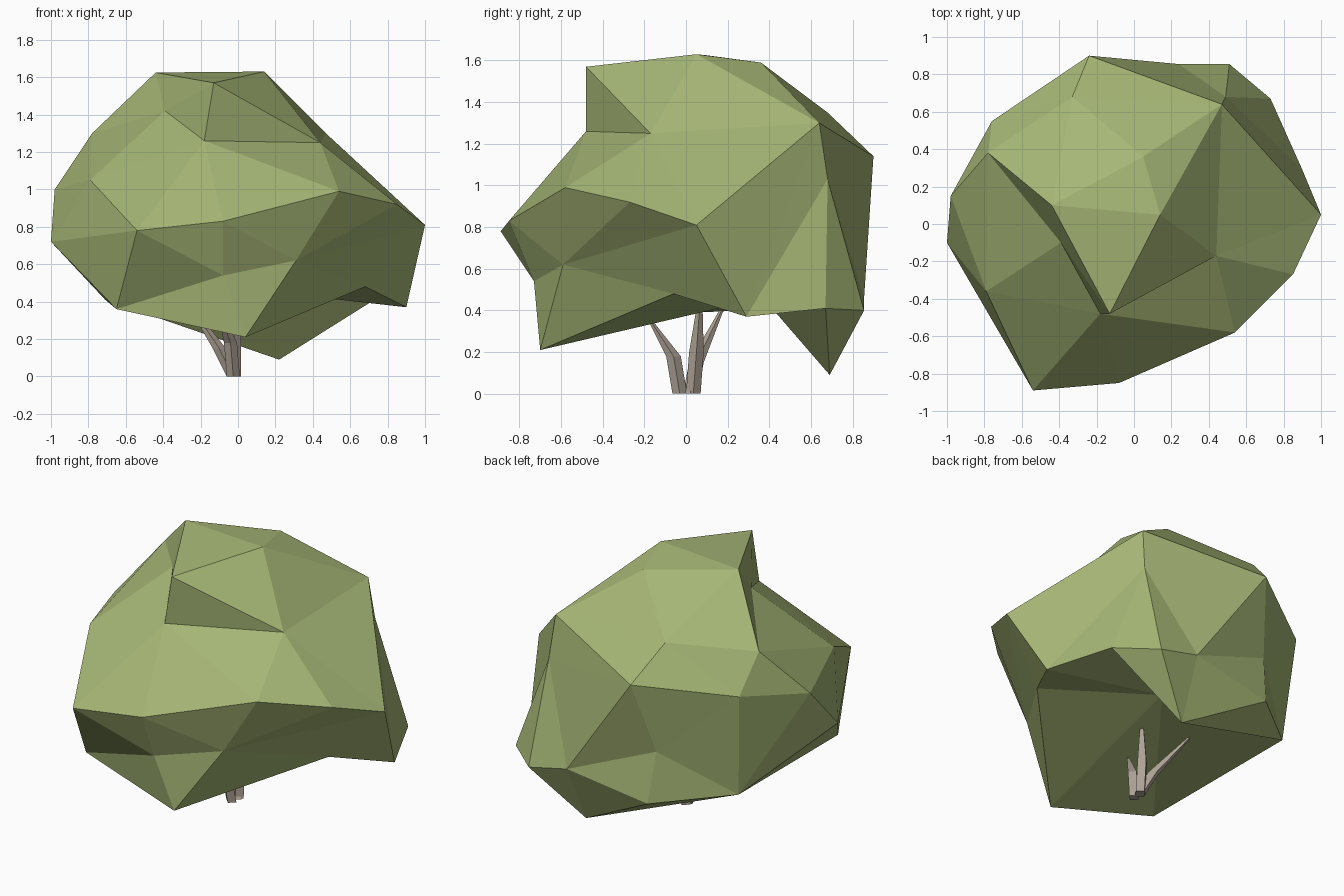
import bpy, bmesh
from itertools import combinations
from mathutils import Vector

if "Cube" in bpy.data.objects:
    bpy.data.objects.remove(bpy.data.objects["Cube"])


def material(name, rgb):
    m = bpy.data.materials.new(name)
    m.diffuse_color = (*rgb, 1)
    m.use_nodes = True
    m.node_tree.nodes["Principled BSDF"].inputs["Base Color"].default_value = m.diffuse_color
    return m


def finish(name, bm, mat):
    me = bpy.data.meshes.new(name)
    bm.normal_update()
    bm.to_mesh(me)
    bm.free()
    me.materials.append(mat)
    ob = bpy.data.objects.new(name, me)
    bpy.context.collection.objects.link(ob)
    return ob


leaf = material("leaf", (0.38, 0.47, 0.18))
bark = material("bark", (0.42, 0.36, 0.30))

# foliage corners, ring by ring
crown = [(-.13, -.48, 1.57), (.14, .05, 1.63), (-.44, .10, 1.625), (.05, .36, 1.59),
         (-.39, -.10, 1.42), (-.18, -.48, 1.26), (.44, -.17, 1.25), (.47, .64, 1.30),
         (-.33, .68, 1.35), (-.78, .38, 1.30)]
girdle = [(.54, -.58, .99), (.85, -.27, .92), (1, .05, .81), (.49, .68, 1.03),
          (-.24, .90, 1.14), (-.76, .55, 1.07), (-.98, .15, 1.0), (-1, -.10, .72),
          (-.79, -.36, 1.05), (-.54, -.89, .78), (-.08, -.85, .83)]
skirt = [(.31, -.59, .62), (-.08, -.73, .54), (-.65, -.60, .36), (.04, -.70, .21),
         (.68, -.06, .48), (.90, .29, .37), (.73, .67, .41), (.51, .855, .40),
         (.24, .855, .46), (-.33, .77, .69), (-.305, .82, .37), (-.71, .485, .41),
         (.22, .69, .09), (.10, .37, .46)]
pts = [Vector(p) for p in crown + girdle + skirt]

# crease lines that must exist; the remaining edges are filled in shortest first
top_creases = [(7, 1, 0, 2, 9, 4, 0, 5, 4, 18, 5, 6, 0), (1, 6, 7, 12, 6, 11),
               (6, 10, 5, 20), (5, 19), (9, 18, 16), (2, 8, 3), (15, 8, 7, 14)]
side_creases = [(16, 32, 15, 30), (17, 19, 23, 22, 19), (20, 21, 12, 26, 7),
                (11, 21, 25, 24), (26, 13, 27), (28, 13, 29, 14, 30, 32)]
under_creases = [(28, 33, 29), (27, 33, 31), (32, 33, 34, 24),
                 (25, 34, 23, 32, 17), (27, 34, 26), (34, 32)]
wanted = [tuple(sorted(e)) for line in top_creases + side_creases + under_creases
          for e in zip(line, line[1:])]

centre = Vector((0, .2, 1.0))
dirs = [(p - centre).normalized() for p in pts]


def crosses(e, f):
    if set(e) & set(f):
        return False
    a, b, c, d = (dirs[i] for i in e + f)
    n, m = a.cross(b), c.cross(d)
    if n.dot(c) * n.dot(d) >= 0 or m.dot(a) * m.dot(b) >= 0:
        return False
    x = n.cross(m)
    return x.dot(a + b) * x.dot(c + d) > 0


rest = sorted(combinations(range(len(pts)), 2), key=lambda e: (pts[e[0]] - pts[e[1]]).length)
edges = []
for e in wanted + rest:
    if e not in edges and not any(crosses(e, f) for f in edges):
        edges.append(e)
linked = set(edges)


def inside(p, a, b, c):
    return a.cross(b).dot(p) > 0 and b.cross(c).dot(p) > 0 and c.cross(a).dot(p) > 0


# foliage
bm = bmesh.new()
vs = [bm.verts.new(p) for p in pts]
for a, b, c in combinations(range(len(pts)), 3):
    if not {(a, b), (b, c), (a, c)} <= linked:
        continue
    if dirs[a].cross(dirs[b]).dot(dirs[c]) < 0:
        b, c = c, b
    if not any(inside(dirs[k], dirs[a], dirs[b], dirs[c])
               for k in range(len(pts)) if k not in (a, b, c)):
        bm.faces.new((vs[a], vs[b], vs[c]))
finish("foliage", bm, leaf)


# forked trunk: tapered limbs sharing one foot
def limb(name, path, radii, sides=4):
    bm = bmesh.new()
    rings = []
    for p, r in zip(path, radii):
        ring = bmesh.ops.create_circle(bm, segments=sides, radius=r)["verts"]
        bmesh.ops.translate(bm, verts=ring, vec=p)
        rings.append(ring)
    for lo, hi in zip(rings, rings[1:]):
        for i in range(sides):
            j = (i + 1) % sides
            bm.faces.new((lo[i], lo[j], hi[j], hi[i]))
    bm.faces.new(rings[0])
    bm.faces.new(rings[-1])
    bmesh.ops.recalc_face_normals(bm, faces=bm.faces)
    finish(name, bm, bark)


limb("trunk_centre", [(-.02, .035, 0), (-.02, .05, .2), (0, .07, .48)], [.035, .035, .008])
limb("trunk_left", [(-.025, .02, 0), (-.10, .05, .15), (-.27, .17, .40)], [.035, .035, .01])
limb("trunk_front", [(-.025, -.03, 0), (-.04, -.06, .18), (-.10, -.17, .35)], [.035, .035, .01])
